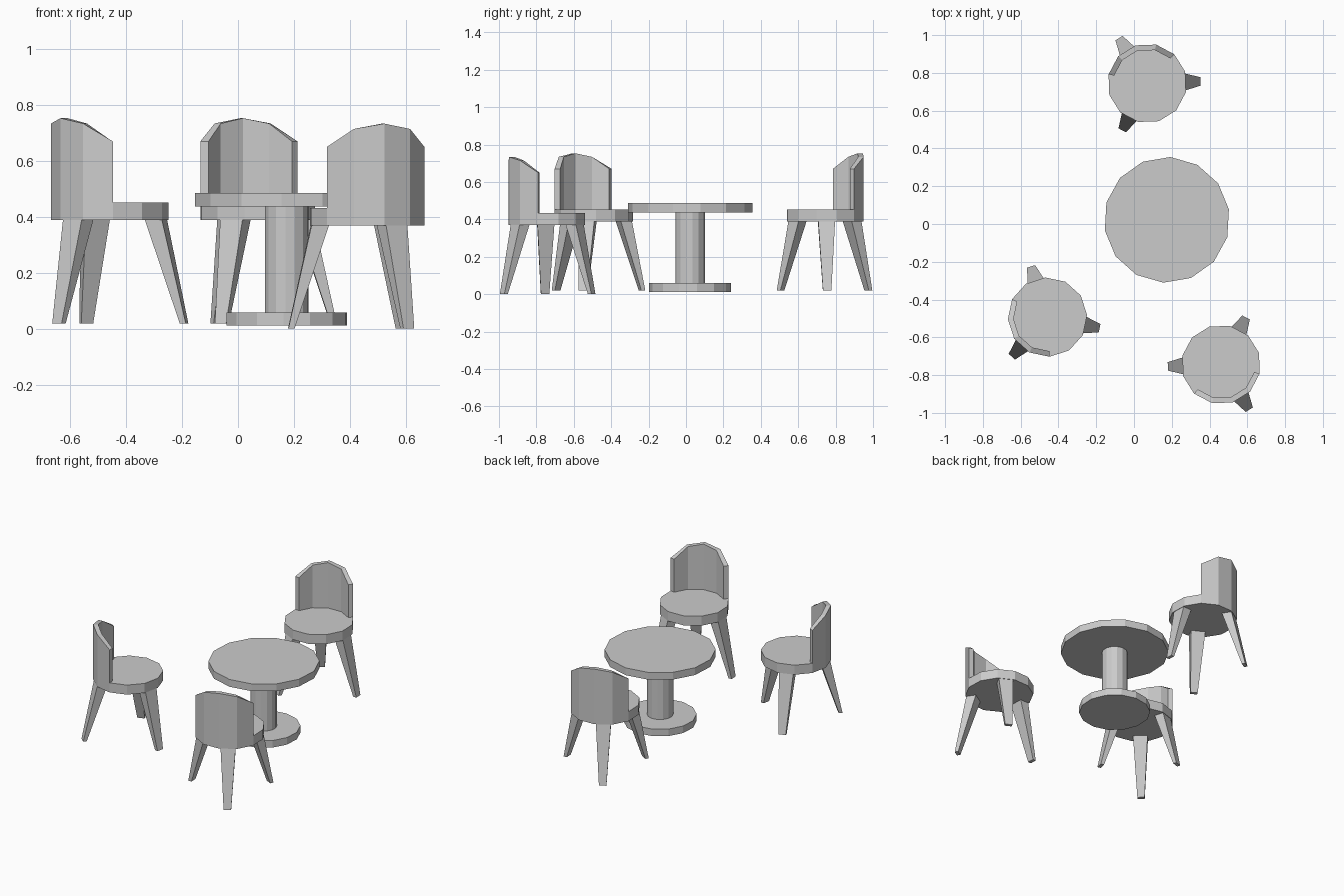
import bpy, bmesh
from math import radians, cos, sin
from mathutils import Matrix, Vector

if "Cube" in bpy.data.objects:
    bpy.data.objects.remove(bpy.data.objects["Cube"])


def make_object(name, bm, matrix):
    bmesh.ops.recalc_face_normals(bm, faces=bm.faces)
    mesh = bpy.data.meshes.new(name)
    bm.to_mesh(mesh)
    bm.free()
    obj = bpy.data.objects.new(name, mesh)
    bpy.context.collection.objects.link(obj)
    obj.matrix_world = matrix
    return obj


def polar(r, deg, z):
    return Vector((r * cos(radians(deg)), r * sin(radians(deg)), z))


def skin(name, rings, matrix):
    """Join successive four-or-more-point rings and cap both ends."""
    bm = bmesh.new()
    loops = [[bm.verts.new(p) for p in ring] for ring in rings]
    n = len(loops[0])
    for a, b in zip(loops, loops[1:]):
        for i in range(n):
            j = (i + 1) % n
            bm.faces.new((a[i], a[j], b[j], b[i]))
    bm.faces.new(loops[0])
    bm.faces.new(loops[-1])
    return make_object(name, bm, matrix)


def disc(name, sides, radius, z0, z1, start, matrix):
    rings = [[polar(radius, start + 360 * i / sides, z) for i in range(sides)] for z in (z0, z1)]
    return skin(name, rings, matrix)


# Table: base, column and top share one axis
table = Matrix.Translation((0.174, 0.022, 0))
for name, radius, z0, z1 in (("table_base", 0.219, 0.0125, 0.059),
                             ("table_column", 0.079, 0.059, 0.4375),
                             ("table_top", 0.333, 0.4375, 0.486)):
    disc(name, 14, radius, z0, z1, 86.8, table)

SEAT_R, BACK_IN = 0.21, 0.18
SEAT_LOW, SEAT_TOP = 0.389, 0.452
BACK_HEIGHTS = ((-60, 0.67), (-30, 0.734), (0, 0.753), (30, 0.734), (60, 0.67))


def leg_ring(r_in, r_out, width, z):
    w = width / 2
    return [Vector((r_in, -w, z)), Vector((r_out, -w, z)),
            Vector((r_out, w, z)), Vector((r_in, w, z))]


def chair(label, x, y, z, facing):
    """Chair whose curved back is centred on the given direction."""
    frame = Matrix.Translation((x, y, z)) @ Matrix.Rotation(radians(facing), 4, 'Z')
    disc(label + "_seat", 12, SEAT_R, SEAT_LOW, SEAT_TOP, 0, frame)
    # Curved backrest with a stepped crown
    rings = [[polar(BACK_IN, a, SEAT_TOP), polar(SEAT_R, a, SEAT_TOP),
              polar(SEAT_R, a, h), polar(BACK_IN, a, h)] for a, h in BACK_HEIGHTS]
    skin(label + "_backrest", rings, frame)
    # Three splayed tapered legs
    for i in range(3):
        turn = Matrix.Rotation(radians(15 + 120 * i), 4, 'Z')
        skin(f"{label}_leg_{i + 1}",
             [leg_ring(0.26, 0.282, 0.045, 0.0205), leg_ring(0.138, 0.2, 0.09, SEAT_LOW)],
             frame @ turn)


chair("rear_chair", 0.07, 0.745, 0, 107)
chair("left_chair", -0.458, -0.493, 0, 213)
chair("right_chair", 0.461, -0.744, -0.0195, 287)
